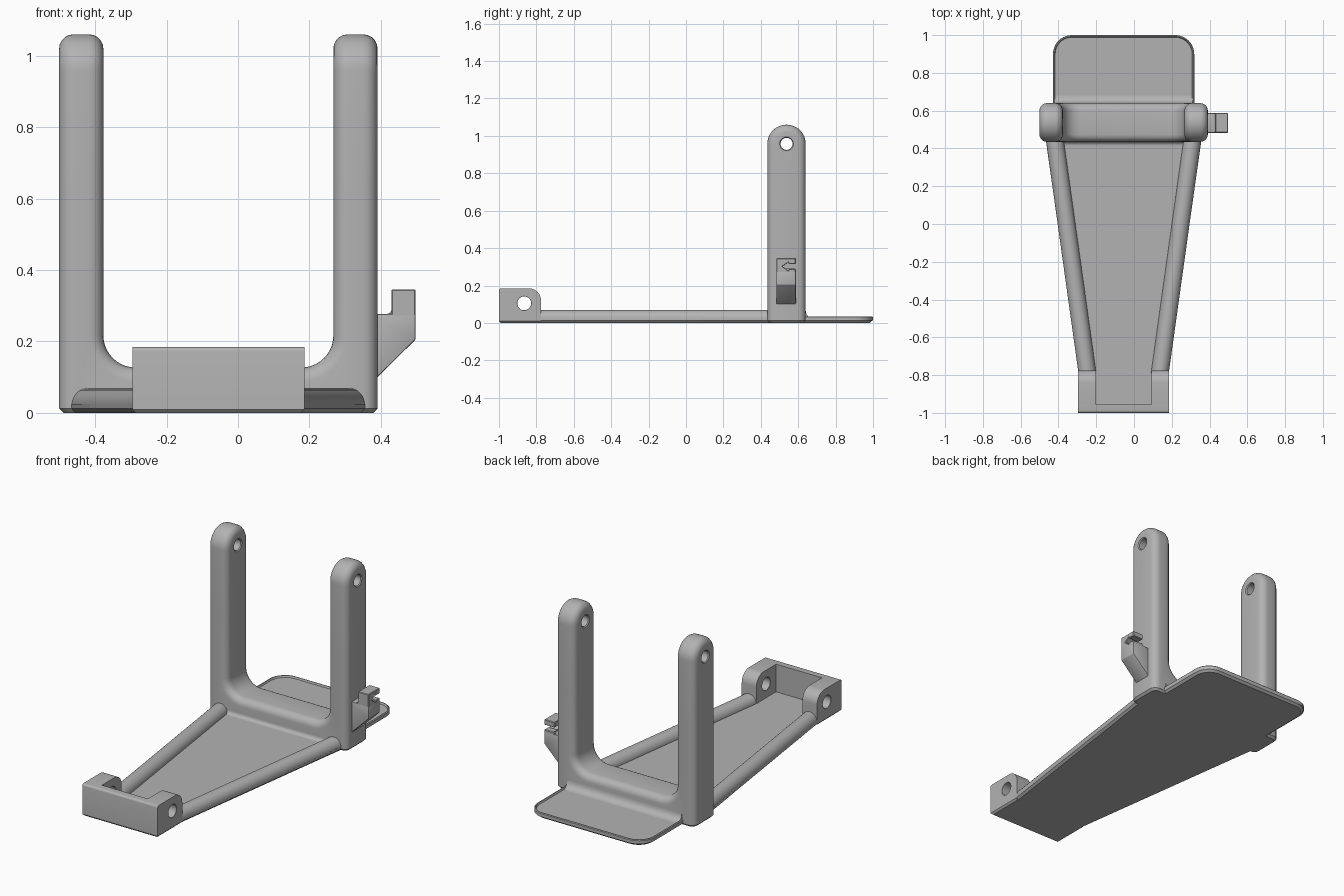
import bpy, bmesh
from math import sin, cos, pi, radians

cube = bpy.data.objects.get("Cube")
if cube:
    bpy.data.objects.remove(cube)

grey = bpy.data.materials.new("plain grey")
grey.use_nodes = True
grey.diffuse_color = (0.45, 0.45, 0.45, 1)
grey.node_tree.nodes["Principled BSDF"].inputs["Base Color"].default_value = (0.45, 0.45, 0.45, 1)

MID = -0.055            # symmetry line of the stand
Y0, Y1 = 0.435, 0.64    # depth of the upright frame
YC, R = (Y0 + Y1) / 2, (Y1 - Y0) / 2
TOP = 1.06
HOLE_Z = TOP - R
FLOOR = 0.025


def arc(cx, cy, r, a0, a1, n=10):
    """Points along an arc, angles in degrees."""
    angles = [radians(a0 + (a1 - a0) * i / n) for i in range(n + 1)]
    return [(cx + r * cos(a), cy + r * sin(a)) for a in angles]


def finish(name, bm):
    bmesh.ops.recalc_face_normals(bm, faces=bm.faces)
    mesh = bpy.data.meshes.new(name)
    bm.to_mesh(mesh)
    bm.free()
    mesh.materials.append(grey)
    obj = bpy.data.objects.new(name, mesh)
    bpy.context.collection.objects.link(obj)
    bpy.ops.object.select_all(action='DESELECT')
    obj.select_set(True)
    bpy.context.view_layer.objects.active = obj
    bpy.ops.object.shade_smooth_by_angle(angle=radians(32))
    return obj


def prism(name, outline, axis, lo, hi, bevel=0, segs=1, above=None, below=None, chamfer=0):
    """Extrude an outline along an axis, round its edges, trim it by height, chamfer its foot."""
    place = {'x': lambda a, b, d: (d, a, b), 'y': lambda a, b, d: (a, d, b),
             'z': lambda a, b, d: (a, b, d)}[axis]
    bm = bmesh.new()
    ends = [[bm.verts.new(place(a, b, d)) for a, b in outline] for d in (lo, hi)]
    n = len(outline)
    for ring in ends:
        bm.faces.new(ring)
    for i in range(n):
        j = (i + 1) % n
        bm.faces.new((ends[0][i], ends[0][j], ends[1][j], ends[1][i]))
    bmesh.ops.recalc_face_normals(bm, faces=bm.faces)
    if bevel:
        sharp = [e for e in bm.edges if e.calc_face_angle(0) > radians(32)]
        bmesh.ops.bevel(bm, geom=sharp, offset=bevel, segments=segs, profile=0.5,
                        affect='EDGES', clamp_overlap=True)
    for height, up in ((above, -1), (below, 1)):
        if height is None:
            continue
        geom = bm.verts[:] + bm.edges[:] + bm.faces[:]
        bmesh.ops.bisect_plane(bm, geom=geom, plane_co=(0, 0, height),
                               plane_no=(0, 0, up), clear_outer=True)
        if up < 0 and height == 0:
            rim = [e for e in bm.edges if e.is_boundary and
                   all(abs(v.co.z) < 1e-5 for v in e.verts)]
            bmesh.ops.holes_fill(bm, edges=rim, sides=0)
    if chamfer:
        foot = [e for e in bm.edges if all(abs(v.co.z) < 1e-5 for v in e.verts)]
        bmesh.ops.bevel(bm, geom=foot, offset=chamfer, segments=1, affect='EDGES')
    return finish(name, bm)


def drill(obj, x0, x1, y, z, r, flare):
    """Cut a hole with flared mouths through a part along x."""
    bm = bmesh.new()
    steps = [(x0 - flare, r + 2 * flare), (x0 + flare, r), (x1 - flare, r), (x1 + flare, r + 2 * flare)]
    rings = [[bm.verts.new((x, b, c)) for b, c in arc(y, z, rad, 0, 348.75, 31)] for x, rad in steps]
    for a, b in zip(rings, rings[1:]):
        for i in range(32):
            j = (i + 1) % 32
            bm.faces.new((a[i], a[j], b[j], b[i]))
    bm.faces.new(rings[0])
    bm.faces.new(rings[-1])
    cutter = finish("hole_cutter", bm)
    cutter.hide_render = True
    mod = obj.modifiers.new("hole", 'BOOLEAN')
    mod.operation, mod.solver, mod.object = 'DIFFERENCE', 'EXACT', cutter
    bpy.context.view_layer.objects.active = obj
    bpy.ops.object.modifier_apply(modifier=mod.name)
    bpy.data.objects.remove(cutter)
    bpy.ops.object.select_all(action='DESELECT')
    obj.select_set(True)
    bpy.ops.object.shade_smooth_by_angle(angle=radians(32))


def both(points):
    """Complete a half outline, given right of the middle, with its mirror image."""
    return [(MID + a, b) for a, b in points] + [(MID - a, b) for a, b in reversed(points)]


# Upright frame: a U with filleted inner corners
OUT, INN, ROUND, SPLIT = 0.446, 0.322, 0.04, 0.6
u_half = [(OUT, -0.1), (OUT, 0.8), (INN, 0.8)] + arc(INN - 0.09, 0.217, 0.09, 0, -90)
prism("upright_frame", both(u_half[::-1])[::-1], 'y', Y0, Y1, ROUND, 5,
      above=0, below=SPLIT, chamfer=0.012)

# Round post tops with pivot holes
top_outline = [(Y0, 0.3), (Y1, 0.3)] + arc(YC, HOLE_Z, R, 0, 180, 24)
for side, name in ((1, "left_post_top"), (-1, "right_post_top")):
    x0, x1 = sorted((MID + side * INN, MID + side * OUT))
    post = prism(name, top_outline, 'x', x0, x1, ROUND, 5, above=SPLIT)
    drill(post, x0, x1, YC, HOLE_Z, 0.032, 0.005)

# Floor plate, tapering to the front
prism("floor_plate", both([(0.24, -0.99), (0.24, -0.77), (0.412, Y0 + 0.01), (0.412, Y0 + 0.1)]),
      'z', 0, FLOOR, chamfer=0.012)

# Rounded side rails
W, RAIL_TOP = 0.047, 0.07
section = [(W - 0.012, 0), (W, 0.012)] + arc(0, RAIL_TOP - W, W, 0, 180, 16) + [(-W, 0.012), (0.012 - W, 0)]
for side, name in ((1, "left_rail"), (-1, "right_rail")):
    bm = bmesh.new()
    rings = [[bm.verts.new((MID + side * c + a, y, z)) for a, z in section]
             for c, y in ((0.192, -0.79), (0.367, Y0 + 0.03))]
    for i in range(len(section)):
        j = (i + 1) % len(section)
        bm.faces.new((rings[0][i], rings[0][j], rings[1][j], rings[1][i]))
    for ring in rings:
        bm.faces.new(ring)
    finish(name, bm)

# Front bracket: wall and two drilled ears
prism("front_wall", [(-1, 0), (-0.955, 0), (-0.955, 0.185)] + arc(-0.988, 0.173, 0.012, 90, 180, 4),
      'x', MID - 0.235, MID + 0.235, chamfer=0.01)
ear = [(-1, 0), (-0.775, 0)] + arc(-0.84, 0.12, 0.065, 0, 90) + arc(-0.988, 0.173, 0.012, 90, 180, 4)
for side, name in ((1, "left_ear"), (-1, "right_ear")):
    x0, x1 = sorted((MID + side * 0.147, MID + side * 0.241))
    part = prism(name, ear, 'x', x0, x1, chamfer=0.01)
    drill(part, x0, x1, -0.865, 0.105, 0.037, 0.001)

# Rear tray: floor with a thin raised lip
def tray_outline(inset):
    return both([(0.374 - inset, Y1 - 0.1)] + arc(0.274, 0.9, 0.1 - inset, 0, 90))

prism("tray_floor", tray_outline(0.004), 'z', 0, FLOOR, chamfer=0.012)
bm = bmesh.new()
levels = [(0, 0.012), (0, 0.031), (0.004, 0.035), (0.008, 0.035), (0.013, FLOOR - 0.003)]
rings = [[bm.verts.new((x, y, z)) for x, y in tray_outline(i)] for i, z in levels]
for a, b in zip(rings, rings[1:]):
    for i in range(len(a) - 1):
        bm.faces.new((a[i], a[i + 1], b[i + 1], b[i]))
finish("tray_lip", bm)

# Concave fillets where the crossbar meets the floor
for name, y, d, r, w in (("rear_fillet", Y1, 1, 0.04, 0.366), ("front_fillet", Y0, -1, 0.02, 0.33)):
    curve = [(y + d * (r - a), FLOOR + r - b) for a, b in arc(0, 0, r, 0, 90, 6)]
    prism(name, [(y - d * 0.01, FLOOR - 0.005), (y - d * 0.01, FLOOR + r)] + curve
          + [(y + d * r, FLOOR - 0.005)], 'x', MID - w, MID + w)

# Side hook: sloped arm and a notched tab
HX, H0, H1, TAB = 0.497, 0.483, 0.587, 0.43
prism("hook_arm", [(0.37, 0.08), (HX, 0.205), (HX, 0.277), (TAB, 0.277), (0.37, 0.277)],
      'y', H0, H1, 0.004, 2)
prism("hook_tab", [(H0, 0.27), (H1, 0.27), (H1, 0.288), (0.548, 0.288), (0.548, 0.279), (0.517, 0.302),
                   (0.548, 0.325), (0.548, 0.315), (H1, 0.315), (H1, 0.346), (H0, 0.346)],
      'x', TAB, HX, 0.003, 1)
prism("hook_fillet", [(TAB + 0.005, 0.272), (TAB + 0.005, 0.292)]
      + [(TAB - 0.015 + a, 0.292 + b) for a, b in arc(0, 0, 0.015, 0, -90, 5)]
      + [(TAB - 0.015, 0.272)], 'y', H0 + 0.003, H1 - 0.003)
